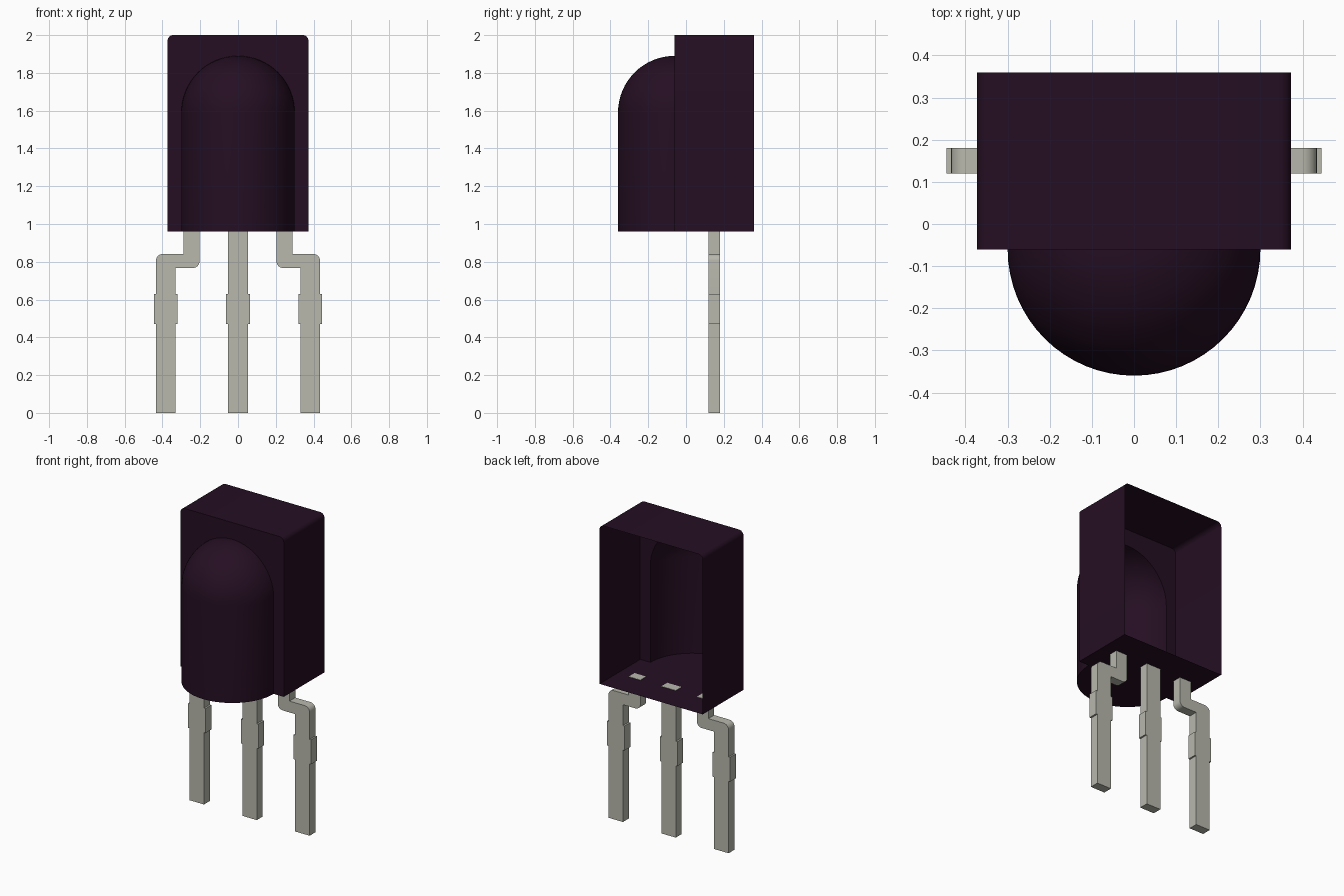
import bpy, bmesh
from math import pi, sin, cos
from mathutils import Vector

cube = bpy.data.objects.get("Cube")
if cube:
    bpy.data.objects.remove(cube, do_unlink=True)


def material(name, rgb):
    mat = bpy.data.materials.new(name)
    mat.use_nodes = True
    mat.diffuse_color = (*rgb, 1)
    bsdf = mat.node_tree.nodes["Principled BSDF"]
    bsdf.inputs["Base Color"].default_value = (*rgb, 1)
    bsdf.inputs["Roughness"].default_value = 0.6
    return mat


plum = material("dark plum plastic", (0.018, 0.0045, 0.016))
tin = material("tinned metal", (0.48, 0.48, 0.42))

# Housing dimensions
W, BOTTOM, TOP = 0.373, 0.96, 2.0
FRONT, BACK = -0.06, 0.36
R, SPRING = 0.3, 1.59          # lens radius and height where its dome begins
STEPS = 32


def arc(cx, cz, r, start, end, n):
    """Points on an arc, angles in units of pi."""
    return [(cx + r * cos(pi * (start + (end - start) * i / n)),
             cz + r * sin(pi * (start + (end - start) * i / n))) for i in range(n + 1)]


def finish(name, bm, mat, smooth=True):
    mesh = bpy.data.meshes.new(name)
    bm.to_mesh(mesh)
    bm.free()
    obj = bpy.data.objects.new(name, mesh)
    bpy.context.collection.objects.link(obj)
    mesh.materials.append(mat)
    if smooth:
        bpy.ops.object.select_all(action="DESELECT")
        obj.select_set(True)
        bpy.context.view_layer.objects.active = obj
        bpy.ops.object.shade_smooth_by_angle(angle=pi / 6)
    return obj


def face(bm, points):
    return bm.faces.new([bm.verts.new(p) for p in points])


# Housing: thin shell, open at the back, with an arched opening in front
r = 0.03
outline = ([(W, BOTTOM)] + arc(W - r, TOP - r, r, 0, 0.5, 6)
           + arc(r - W, TOP - r, r, 0.5, 1, 6) + [(-W, BOTTOM)])
arch = [(R, BOTTOM)] + arc(0, SPRING, R, 0, 1, STEPS) + [(-R, BOTTOM)]
bm = bmesh.new()
face(bm, [(x, FRONT, z) for x, z in outline + arch[::-1]])
for (x0, z0), (x1, z1) in zip(outline, outline[1:]):
    face(bm, [(x0, FRONT, z0), (x0, BACK, z0), (x1, BACK, z1), (x1, FRONT, z1)])
floor = [(W, BACK), (-W, BACK), (-W, FRONT)] + arc(0, FRONT, R, 1, 2, STEPS) + [(W, FRONT)]
face(bm, [(x, y, BOTTOM) for x, y in floor])
bmesh.ops.remove_doubles(bm, verts=bm.verts, dist=0.0001)
bm.normal_update()
for f in bm.faces:
    # point every face away from the middle of the housing
    if f.normal.dot(f.calc_center_median() - Vector((0, 0.15, 1.5))) < 0:
        f.normal_flip()
finish("housing", bm, plum)

# Lens: half a round-topped column, hollow towards the housing
bm = bmesh.new()
profile = [(R, BOTTOM)] + arc(0, SPRING, R, 0, 0.5, 16)
verts = [bm.verts.new((x, FRONT, z)) for x, z in profile]
edges = [bm.edges.new(pair) for pair in zip(verts, verts[1:])]
bmesh.ops.spin(bm, geom=verts + edges, cent=(0, FRONT, 0), axis=(0, 0, 1),
               angle=-pi, steps=STEPS)
bmesh.ops.remove_doubles(bm, verts=bm.verts, dist=0.0001)
bm.normal_update()
for f in bm.faces:
    if f.normal.dot(f.calc_center_median() - Vector((0, FRONT, 1.4))) < 0:
        f.normal_flip()
finish("lens", bm, plum)

# Pins: flat cut outlines with a wider stop section
PIN_FRONT, PIN_BACK = 0.12, 0.18
PIN_TOP = BOTTOM + 0.002
HALF, STOP = 0.052, 0.063
STOP_LOW, STOP_HIGH = 0.47, 0.63


def pin_side(cx, sign):
    """Lower edge of a pin, from its tip up past the stop."""
    n, w = cx + sign * HALF, cx + sign * STOP
    return [(n, 0), (n, STOP_LOW), (w, STOP_LOW), (w, STOP_HIGH), (n, STOP_HIGH)]


def pin(name, points, mirror=1):
    bm = bmesh.new()
    front = face(bm, [(mirror * x, PIN_FRONT, z) for x, z in points])
    out = bmesh.ops.extrude_face_region(bm, geom=[front], use_keep_orig=True)
    moved = [g for g in out["geom"] if isinstance(g, bmesh.types.BMVert)]
    bmesh.ops.translate(bm, verts=moved, vec=(0, PIN_BACK - PIN_FRONT, 0))
    bmesh.ops.recalc_face_normals(bm, faces=bm.faces)
    finish(name, bm, tin)


pin("middle_pin", pin_side(0, 1) + [(HALF, PIN_TOP), (-HALF, PIN_TOP)]
    + pin_side(0, -1)[::-1])

# Outer pins step sideways under the housing
CX, LOW, HIGH = 0.382, 0.767, 0.841
INNER, OUTER = 0.204, 0.288
b = 0.035
cranked = (pin_side(CX, 1)
           + arc(CX + HALF - b, HIGH - b, b, 0, 0.5, 6)
           + [(OUTER, HIGH), (OUTER, PIN_TOP), (INNER, PIN_TOP)]
           + arc(INNER + b, LOW + b, b, 1, 1.5, 6)
           + [(CX - HALF, LOW)] + pin_side(CX, -1)[::-1])
pin("left_pin", cranked)
pin("right_pin", cranked, -1)
